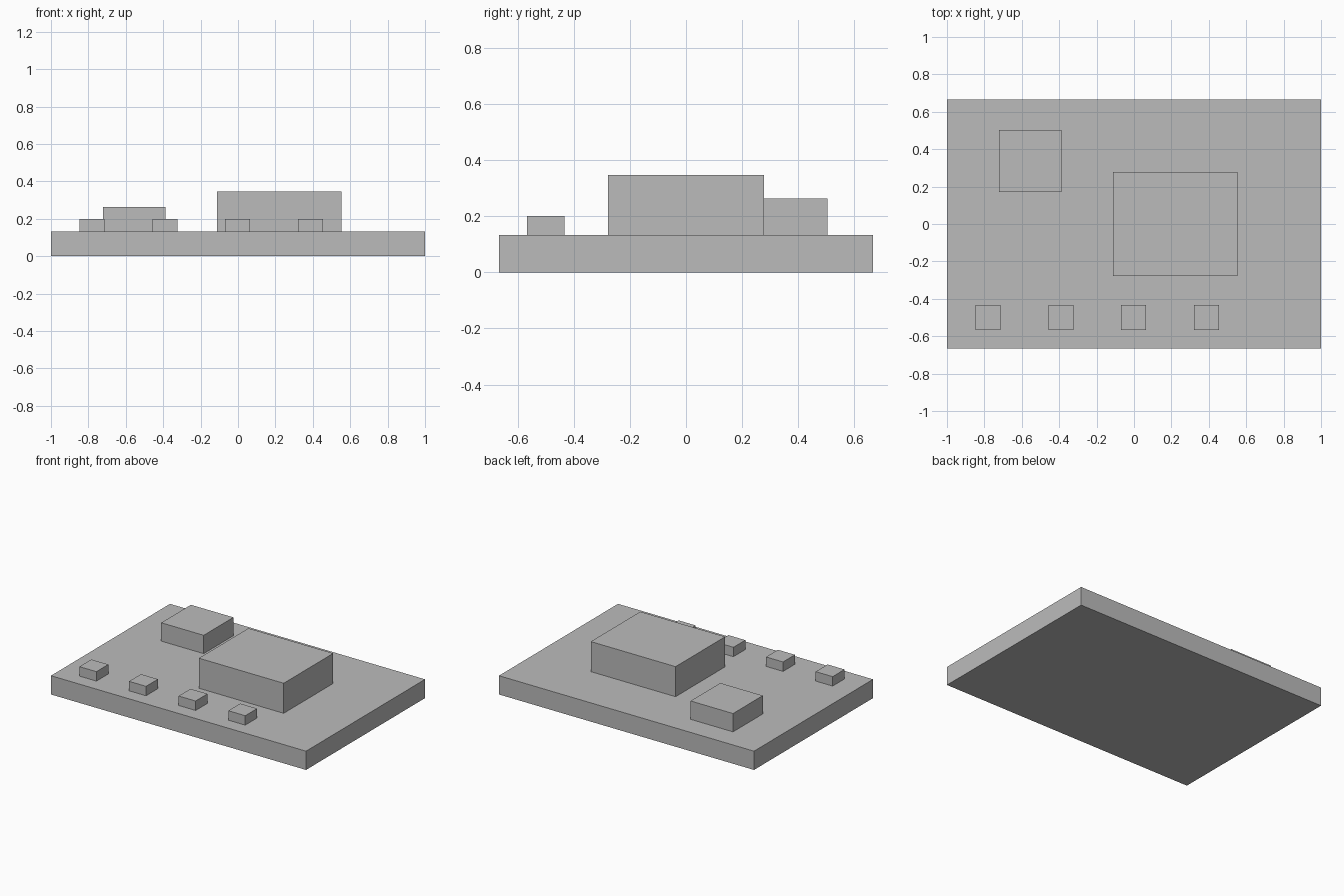
import bpy

default = bpy.data.objects.get("Cube")
if default:
    bpy.data.objects.remove(default, do_unlink=True)

# Single flat grey
GREY = (0.5, 0.5, 0.5, 1.0)
grey = bpy.data.materials.new("plain_grey")
grey.use_nodes = True
grey.diffuse_color = GREY
grey.node_tree.nodes["Principled BSDF"].inputs["Base Color"].default_value = GREY


def block(name, centre, size, bottom):
    """Flat-faced box standing on the height 'bottom'."""
    bpy.ops.mesh.primitive_cube_add(size=1)
    obj = bpy.context.object
    obj.name = name
    obj.scale = size
    obj.location = (*centre, bottom + size[2] / 2)
    bpy.ops.object.transform_apply(location=False, rotation=False, scale=True)
    obj.data.materials.append(grey)
    return obj


# Base board
TOP = 0.133
block("base_board", (0, 0), (2.0, 1.333, TOP), 0)

# Blocks standing on the board
block("large_block", (0.22, 0), (0.665, 0.555, 0.213), TOP)
block("medium_block", (-0.555, 0.337), (0.333, 0.333, 0.13), TOP)

# Row of small blocks along the front edge
for i in range(4):
    block(f"small_block_{i + 1}", (-0.78 + 0.389 * i, -0.5),
          (0.133, 0.133, 0.067), TOP)
